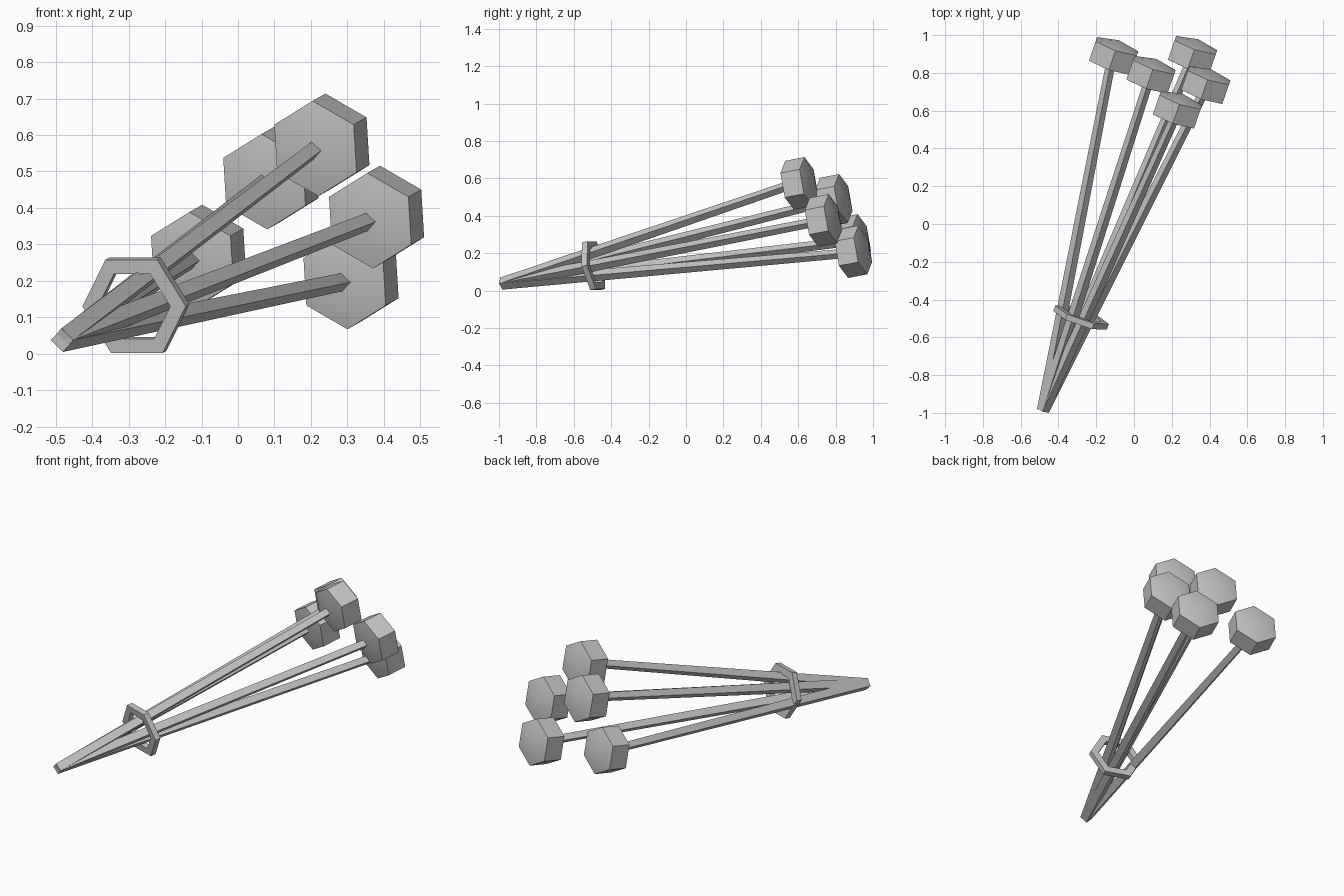
import bpy, bmesh, math
from mathutils import Vector, Matrix

if "Cube" in bpy.data.objects:
    bpy.data.objects.remove(bpy.data.objects["Cube"])

grey = bpy.data.materials.new("plain grey")
grey.diffuse_color = (0.55, 0.55, 0.55, 1)
grey.use_nodes = True
grey.node_tree.nodes["Principled BSDF"].inputs["Base Color"].default_value = grey.diffuse_color

UP = Vector((0, 0, 1))


def frame(axis, origin):
    """Local x = sideways, y = upward, z = along axis."""
    z = axis.normalized()
    x = z.cross(UP).normalized()
    y = x.cross(z)
    m = Matrix((x, y, z)).transposed()
    if m.determinant() < 0:
        m = Matrix((-x, y, z)).transposed()
    return Matrix.Translation(origin) @ m.to_4x4()


def lathe(name, rings, sides, phase, matrix, closed=False):
    """Skin (radius, height) rings; a zero radius makes a tip."""
    bm = bmesh.new()
    loops = []
    for r, h in rings:
        n = sides if r else 1
        loops.append([bm.verts.new(matrix @ Vector((
            r * math.cos(phase + 2 * math.pi * i / sides),
            r * math.sin(phase + 2 * math.pi * i / sides), h))) for i in range(n)])
    pairs = list(zip(loops, loops[1:]))
    if closed:
        pairs.append((loops[-1], loops[0]))
    for a, b in pairs:
        for i in range(sides):
            j = (i + 1) % sides
            ring = [a[i % len(a)], a[j % len(a)], b[j % len(b)], b[i % len(b)]]
            bm.faces.new(list(dict.fromkeys(ring)))
    if not closed:
        for loop in (loops[0], loops[-1]):
            if len(loop) > 2:
                bm.faces.new(loop)
    bmesh.ops.recalc_face_normals(bm, faces=bm.faces)
    mesh = bpy.data.meshes.new(name)
    bm.to_mesh(mesh)
    bm.free()
    mesh.materials.append(grey)
    ob = bpy.data.objects.new(name, mesh)
    bpy.context.collection.objects.link(ob)
    bpy.ops.object.select_all(action='DESELECT')
    ob.select_set(True)
    bpy.context.view_layer.objects.active = ob
    bpy.ops.object.shade_smooth_by_angle(angle=math.radians(35))
    return ob


# Shared direction of the bunch
yaw, pitch = math.radians(19), math.radians(10.5)
AXIS = Vector((math.sin(yaw) * math.cos(pitch),
               math.cos(yaw) * math.cos(pitch), math.sin(pitch)))
BASE = Vector((-0.481, -0.985, 0.038))
HEADS = [(0.23, 0.605, 0.573), (0.38, 0.735, 0.375), (0.31, 0.895, 0.208),
         (0.09, 0.79, 0.482), (-0.108, 0.889, 0.268)]

for k, pos in enumerate(HEADS, 1):
    head = Vector(pos)
    # Hexagonal flower head with shallow domes front and back
    lathe(f"flower_head_{k}",
          [(0, -0.08), (0.133, -0.055), (0.133, 0.055), (0, 0.09)],
          6, math.pi / 6, frame(AXIS, head))
    # Tapered four-sided stem
    end = head - AXIS * 0.055
    stem = end - BASE
    lathe(f"stem_{k}", [(0.033, 0), (0.025, stem.length)],
          4, 0, frame(stem, BASE))

# Hexagonal band around the stems
lathe("binding_ring",
      [(0.15, -0.016), (0.15, 0.016), (0.105, 0.016), (0.105, -0.016)],
      6, 0, frame(AXIS, Vector((-0.28, -0.495, 0.133))), closed=True)
